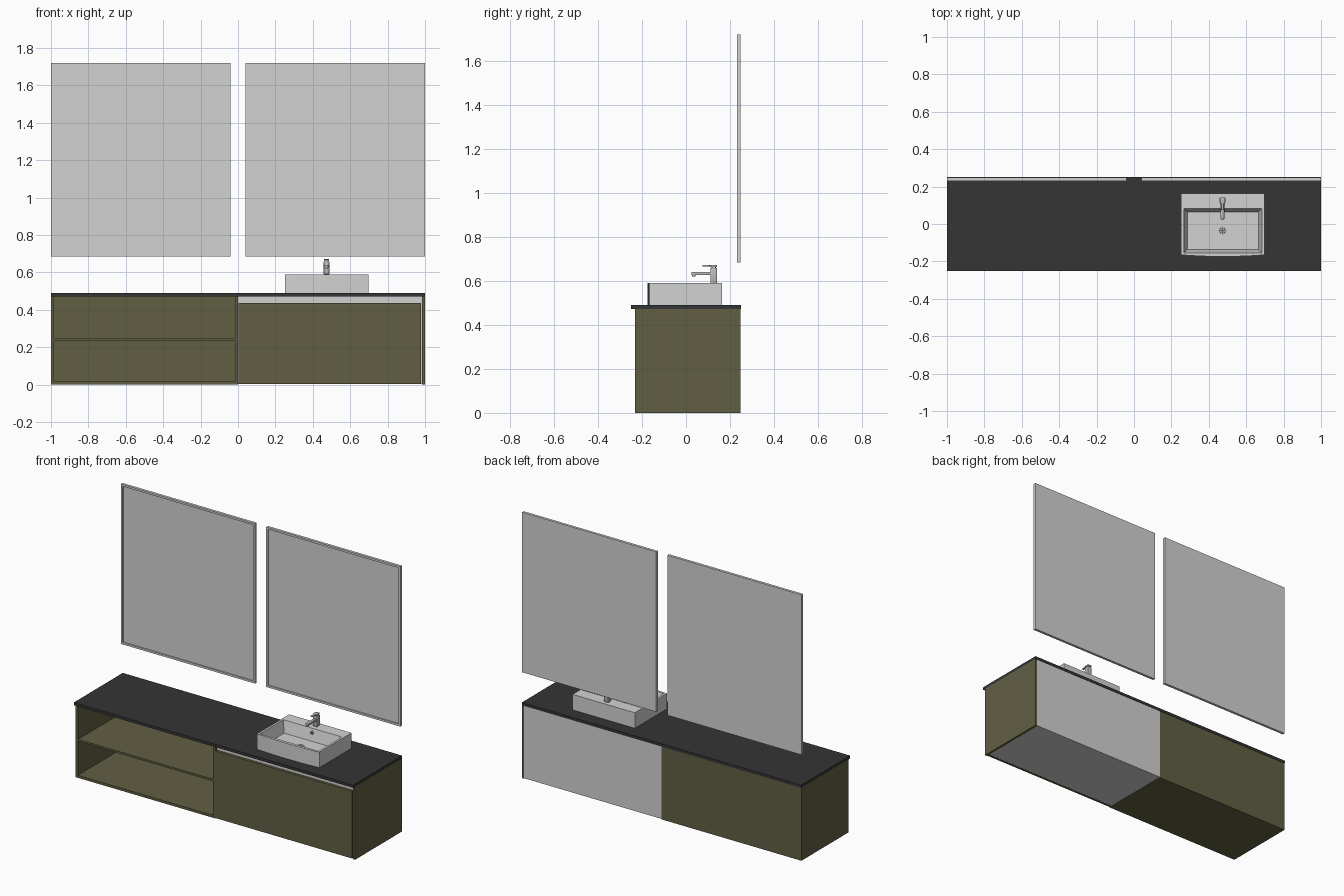
import bpy, bmesh, math
from mathutils import Matrix, Vector

if "Cube" in bpy.data.objects:
    bpy.data.objects.remove(bpy.data.objects["Cube"])


def material(name, rgb):
    m = bpy.data.materials.new(name)
    m.diffuse_color = (*rgb, 1)
    m.use_nodes = True
    m.node_tree.nodes["Principled BSDF"].inputs["Base Color"].default_value = m.diffuse_color
    return m


OLIVE = material("olive lacquer", (0.120, 0.114, 0.055))
BLACK = material("charcoal stone", (0.035, 0.035, 0.035))
WHITE = material("light grey", (0.65, 0.65, 0.65))
METAL = material("tap metal", (0.50, 0.50, 0.50))
DARK = material("drain holes", (0.06, 0.06, 0.06))


def finish(bm, name, mat, smooth=False):
    bmesh.ops.recalc_face_normals(bm, faces=bm.faces)
    me = bpy.data.meshes.new(name)
    bm.to_mesh(me)
    bm.free()
    me.materials.append(mat)
    ob = bpy.data.objects.new(name, me)
    bpy.context.collection.objects.link(ob)
    if smooth:
        bpy.ops.object.select_all(action='DESELECT')
        ob.select_set(True)
        bpy.context.view_layer.objects.active = ob
        bpy.ops.object.shade_smooth_by_angle(angle=math.radians(30))
    return ob


def box_mesh(x, y, z):
    bm = bmesh.new()
    size = Vector((x[1] - x[0], y[1] - y[0], z[1] - z[0]))
    mid = Vector((sum(x) / 2, sum(y) / 2, sum(z) / 2))
    bmesh.ops.create_cube(bm, size=1, matrix=Matrix.Translation(mid) @ Matrix.Diagonal((*size, 1)))
    return bm


def box(name, x, y, z, mat, bevel=0):
    bm = box_mesh(x, y, z)
    if bevel:
        bmesh.ops.bevel(bm, geom=bm.edges[:], offset=bevel, segments=2, profile=0.5, affect='EDGES')
    return finish(bm, name, mat, bool(bevel))


def cylinder(name, r, h, loc, mat, axis='Z', tilt=0, seg=24):
    bm = bmesh.new()
    rot = Matrix.Rotation(math.radians(90) + tilt, 4, 'X') if axis == 'Y' else Matrix()
    bmesh.ops.create_cone(bm, cap_ends=True, segments=seg, radius1=r, radius2=r, depth=h,
                          matrix=Matrix.Translation(loc) @ rot)
    return finish(bm, name, mat, True)


FRONT, BACK, T = -0.232, 0.248, 0.016

# Countertop
box("countertop", (-1, 1), (-0.25, 0.25), (0.472, 0.49), BLACK)

# Open shelf cabinet on the left
box("shelf_left_side", (-1, -1 + T), (FRONT, BACK), (0, 0.472), OLIVE)
box("shelf_right_side", (-T, 0), (FRONT, BACK), (0, 0.472), OLIVE)
box("shelf_back", (-1 + T, -T), (BACK - T, BACK), (0, 0.472), OLIVE)
box("shelf_bottom", (-1 + T, -T), (FRONT, BACK - T), (0, T), OLIVE)
box("middle_shelf", (-1 + T, -T), (FRONT + 0.002, BACK - T), (0.235, 0.248), OLIVE)

# Closed drawer cabinet on the right
box("drawer_carcass", (0, 0.985), (FRONT + 0.018, BACK), (0.003, 0.472), WHITE)
box("drawer_front", (0.003, 0.979), (FRONT, FRONT + 0.017), (0.003, 0.437), OLIVE)
box("right_end_panel", (0.985, 1), (FRONT, BACK), (0, 0.472), OLIVE)

# Mirrors: a slab with the front face inset and pushed back
for side, x in (("left", (-1, -0.04)), ("right", (0.04, 1))):
    bm = box_mesh(x, (0.231, 0.248), (0.685, 1.72))
    bm.normal_update()
    face = min(bm.faces, key=lambda f: f.normal.y)
    bmesh.ops.inset_region(bm, faces=[face], thickness=0.018)
    ext = bmesh.ops.extrude_face_region(bm, geom=[face])
    moved = [v for v in ext["geom"] if isinstance(v, bmesh.types.BMVert)]
    bmesh.ops.translate(bm, verts=moved, vec=(0, 0.008, 0))
    if face.is_valid:
        bmesh.ops.delete(bm, geom=[face], context='FACES_ONLY')
    finish(bm, side + "_mirror", WHITE)

# Basin: rings lofted from the outside bottom, over the rim, to the floor
N = 12


def ring(bm, x, y, z, bow=0):
    pts = [(x[0] + (x[1] - x[0]) * i / N,
            y[0] - bow * (1 - (2 * i / N - 1) ** 2), z) for i in range(N + 1)]
    pts += [(x[1], y[1], z), (x[0], y[1], z)]
    return [bm.verts.new(p) for p in pts]


bm = bmesh.new()
rings = [ring(bm, (0.252, 0.698), (-0.165, 0.163), 0.49, 0.009),
         ring(bm, (0.252, 0.698), (-0.165, 0.163), 0.59, 0.009),
         ring(bm, (0.266, 0.684), (-0.155, 0.083), 0.59),
         ring(bm, (0.285, 0.665), (-0.137, 0.065), 0.515)]
for a, b in zip(rings, rings[1:]):
    for i in range(len(a)):
        j = (i + 1) % len(a)
        bm.faces.new((a[i], a[j], b[j], b[i]))
bm.faces.new(rings[0])
bm.faces.new(rings[-1])
finish(bm, "basin", WHITE, True)

# Drain and overflow
CX, CY = 0.473, -0.035
cylinder("drain_flange", 0.023, 0.006, (CX, CY, 0.517), METAL)
cylinder("drain_centre", 0.006, 0.002, (CX, CY, 0.5205), DARK)
for i in range(8):
    a = i * math.tau / 8
    cylinder(f"drain_hole_{i + 1}", 0.004, 0.001,
             (CX + 0.014 * math.cos(a), CY + 0.014 * math.sin(a), 0.5203), DARK, seg=10)
TILT = math.atan2(0.018, 0.075)
cylinder("overflow_ring", 0.013, 0.006, (CX, 0.076, 0.564), METAL, 'Y', -TILT)
cylinder("overflow_hole", 0.008, 0.002, (CX, 0.0728, 0.5648), DARK, 'Y', -TILT)

# Tap: body, spout, aerator and lever
box("tap_body", (CX - 0.015, CX + 0.015), (0.111, 0.141), (0.59, 0.659), METAL, 0.003)
box("tap_spout", (CX - 0.010, CX + 0.010), (0.025, 0.115), (0.626, 0.641), METAL, 0.002)
cylinder("tap_aerator", 0.008, 0.008, (CX, 0.036, 0.624), METAL)
cylinder("lever_neck", 0.011, 0.008, (CX, 0.126, 0.661), METAL)
box("tap_lever", (CX - 0.014, CX + 0.014), (0.108, 0.141), (0.663, 0.672), METAL, 0.002)
box("lever_handle", (CX - 0.007, CX + 0.007), (0.075, 0.112), (0.666, 0.672), METAL, 0.002)
